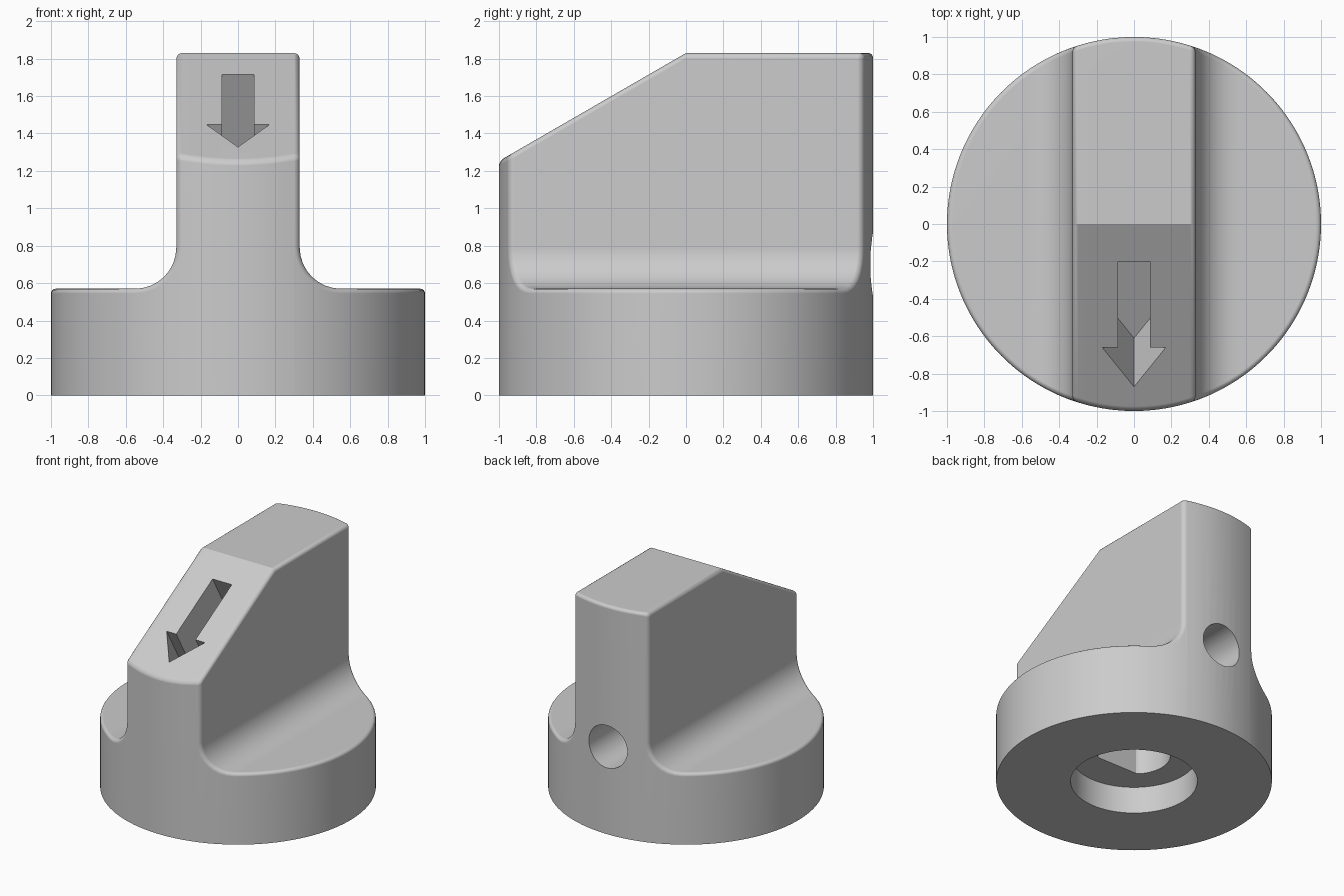
import bpy, bmesh
from math import sin, cos, tan, acos, pi, sqrt, radians
from mathutils import Matrix

cube = bpy.data.objects.get("Cube")
if cube:
    bpy.data.objects.remove(cube, do_unlink=True)

BASE_Z, TOP_Z = 0.57, 1.83
HALF_W, FILLET, CAP, EDGE = 0.33, 0.22, 0.03, 0.025
SLOPE = radians(30)
STEPS = 4

grey = bpy.data.materials.new("plain_grey")
grey.use_nodes = True
grey.diffuse_color = (0.6, 0.6, 0.6, 1)
grey.node_tree.nodes["Principled BSDF"].inputs["Base Color"].default_value = (0.6, 0.6, 0.6, 1)


def make_object(name, bm):
    bmesh.ops.recalc_face_normals(bm, faces=bm.faces[:])
    mesh = bpy.data.meshes.new(name)
    bm.to_mesh(mesh)
    bm.free()
    mesh.materials.append(grey)
    obj = bpy.data.objects.new(name, mesh)
    bpy.context.collection.objects.link(obj)
    return obj


def half_profile():
    """Outer rim to centre: (x, z, normal x, normal z, kind)."""
    pts = []
    cx, cz = HALF_W + FILLET, BASE_Z + FILLET
    for i in range(24):
        pts.append((cos(acos(cx) * i / 24), BASE_Z, 0, 1, "base"))
    for i in range(9):
        a = 1.5 * pi - i / 8 * pi / 2
        pts.append((cx + FILLET * cos(a), cz + FILLET * sin(a), -cos(a), -sin(a), "fillet"))
    ax = HALF_W - CAP - 0.0005
    for i in range(5):
        a = i / 4 * pi / 2
        pts.append((ax + CAP * cos(a), TOP_Z - CAP + CAP * sin(a), cos(a), sin(a), "cap"))
    for i in range(1, 6):
        pts.append((ax * (1 - i / 5), TOP_Z, 0, 1, "cap"))
    return pts


def column(point):
    """Front-to-back line of points over one profile point, with rounded rims."""
    x, z, nx, nz, kind = point

    def place(t, side):
        r = 1 - EDGE * (1 - cos(t))
        inset = EDGE * (1 - sin(t))
        px = x * r if kind == "base" else x - nx * inset
        py = side * sqrt(max(0, r * r - px * px))
        pz = z - nz * inset
        if kind == "cap":
            pz += min(py, 0) * tan(SLOPE)
        return px, py, pz

    angles = [k / STEPS * pi / 2 for k in range(STEPS + 1)]
    front = [place(t, -1) for t in angles]
    back = [place(t, 1) for t in reversed(angles)]
    foot_f = (front[0][0], front[0][1], 0)
    foot_b = (back[-1][0], back[-1][1], 0)
    return [foot_f] + front + [place(pi / 2, 0)] + back + [foot_b]


def build_body():
    half = half_profile()
    mirrored = [(-x, z, -nx, nz, k) for x, z, nx, nz, k in reversed(half[:-1])]
    bm = bmesh.new()
    cols = [[bm.verts.new(co) for co in column(p)] for p in half + mirrored]
    for a, b in zip(cols, cols[1:]):
        for j in range(len(a) - 1):
            bm.faces.new((a[j], a[j + 1], b[j + 1], b[j]))
    bmesh.ops.remove_doubles(bm, verts=bm.verts[:], dist=1e-5)
    # flat underside
    bmesh.ops.edgeloop_fill(bm, edges=[e for e in bm.edges if e.is_boundary])
    return make_object("knob_body", bm)


def prism(name, outline, low, high, matrix=Matrix()):
    bm = bmesh.new()
    face = bm.faces.new([bm.verts.new((x, y, low)) for x, y in outline])
    ext = bmesh.ops.extrude_face_region(bm, geom=[face])
    top = [g for g in ext["geom"] if isinstance(g, bmesh.types.BMVert)]
    bmesh.ops.translate(bm, verts=top, vec=(0, 0, high - low))
    bm.transform(matrix)
    obj = make_object(name, bm)
    obj.hide_render = True
    return obj


def circle(r, n=64):
    return [(r * cos(2 * pi * (i + 0.5) / n), r * sin(2 * pi * (i + 0.5) / n)) for i in range(n)]


body = build_body()

# arrow pocket, cut square to the sloping face
right = [(0.085, -0.231), (0.085, -0.762), (0.17, -0.762)]
arrow = right + [(0, -1.005)] + [(-x, y) for x, y in reversed(right)]
on_slope = Matrix.Translation((0, 0, TOP_Z)) @ Matrix.Rotation(SLOPE, 4, 'X')
to_back = Matrix.Translation((0, 0, 0.70)) @ Matrix.Rotation(-pi / 2, 4, 'X')
d_shape = [(x, max(y, -0.187)) for x, y in circle(0.265)]

cutters = [
    prism("recess_cutter", circle(0.46), -0.1, 0.215),
    prism("shaft_cutter", d_shape, 0.1, 0.97),
    prism("screw_hole_cutter", circle(0.17, 48), 0, 1.2, to_back),
    prism("arrow_cutter", arrow, -0.52, 0.1, on_slope),
]

bpy.ops.object.select_all(action='DESELECT')
bpy.context.view_layer.objects.active = body
body.select_set(True)
for cutter in cutters:
    mod = body.modifiers.new(cutter.name, 'BOOLEAN')
    mod.operation = 'DIFFERENCE'
    mod.solver = 'EXACT'
    mod.object = cutter
    bpy.ops.object.modifier_apply(modifier=mod.name)
for cutter in cutters:
    bpy.data.objects.remove(cutter, do_unlink=True)

body.data.materials.clear()
body.data.materials.append(grey)
bpy.ops.object.shade_smooth_by_angle(angle=radians(26))
weighted = body.modifiers.new("even_shading", 'WEIGHTED_NORMAL')
weighted.keep_sharp = True
